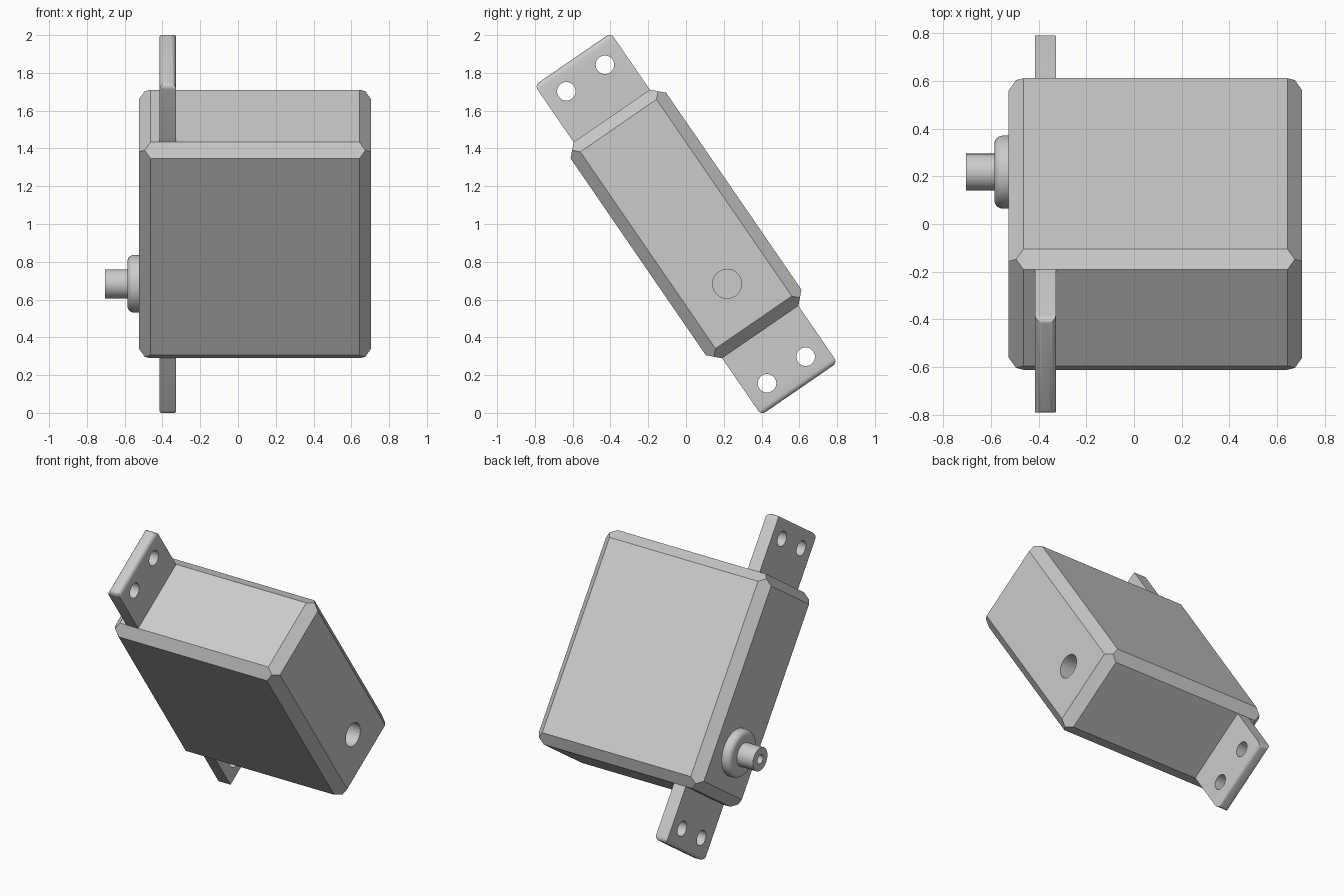
import bpy, bmesh, math
from mathutils import Matrix, Vector

if "Cube" in bpy.data.objects:
    bpy.data.objects.remove(bpy.data.objects["Cube"])

# Local frame: x = shaft axis, y = case thickness, z = case length; then tilted about x
TILT = Matrix.Translation((0, 0, 1)) @ Matrix.Rotation(math.radians(34.5), 4, 'X')
X0, X1 = -0.525, 0.705          # case ends
HY, HZ, C = 0.307, 0.694, 0.062  # case half sizes and chamfer
SHAFT_Z = -0.384

grey = bpy.data.materials.new("plain_grey")
grey.diffuse_color = (0.6, 0.6, 0.6, 1)
grey.use_nodes = True
grey.node_tree.nodes["Principled BSDF"].inputs["Base Color"].default_value = grey.diffuse_color


def make(name, bm):
    bmesh.ops.recalc_face_normals(bm, faces=bm.faces)
    me = bpy.data.meshes.new(name)
    bm.to_mesh(me)
    bm.free()
    me.materials.append(grey)
    ob = bpy.data.objects.new(name, me)
    bpy.context.collection.objects.link(ob)
    ob.matrix_world = TILT
    return ob


def activate(ob):
    bpy.ops.object.select_all(action='DESELECT')
    ob.select_set(True)
    bpy.context.view_layer.objects.active = ob


def drill(ob, centre, radius, length):
    """Cut a round hole along x."""
    bm = bmesh.new()
    m = Matrix.Translation(centre) @ Matrix.Rotation(math.pi / 2, 4, 'Y')
    bmesh.ops.create_cone(bm, cap_ends=True, segments=40, radius1=radius,
                          radius2=radius, depth=length, matrix=m)
    cutter = make("hole_cutter", bm)
    mod = ob.modifiers.new("hole", 'BOOLEAN')
    mod.operation, mod.solver, mod.object = 'DIFFERENCE', 'EXACT', cutter
    bpy.context.view_layer.update()
    activate(ob)
    bpy.ops.object.modifier_apply(modifier=mod.name)
    bpy.data.objects.remove(cutter)


def smooth(ob):
    activate(ob)
    bpy.ops.object.shade_smooth_by_angle(angle=math.radians(30))


# Case: box with every edge chamfered, chamfers meeting in a point at each corner
bm = bmesh.new()
xm, half = (X0 + X1) / 2, Vector(((X1 - X0) / 2, HY, HZ))
insets = [(0, C, C), (C, 0, C), (C, C, 0), (C / 2, C / 2, C / 2)]
for sx in (-1, 1):
    for sy in (-1, 1):
        for sz in (-1, 1):
            for i in insets:
                p = half - Vector(i)
                bm.verts.new((xm + sx * p.x, sy * p.y, sz * p.z))
bmesh.ops.convex_hull(bm, input=bm.verts)
bmesh.ops.dissolve_limit(bm, angle_limit=0.02, verts=bm.verts, edges=bm.edges)
case = make("case", bm)
# Blind pivot hole opposite the shaft
drill(case, (X1, 0, SHAFT_Z), 0.077, 0.36)
smooth(case)

# Mounting tabs: rounded outer end, two screw holes each
TX0, TX1, TY, TZ0, TZ1 = -0.415, -0.327, 0.245, 0.62, 1.059
for name, s in (("upper_mounting_tab", 1), ("lower_mounting_tab", -1)):
    bm = bmesh.new()
    m = (Matrix.Translation(((TX0 + TX1) / 2, 0, s * (TZ0 + TZ1) / 2))
         @ Matrix.Diagonal((TX1 - TX0, 2 * TY, TZ1 - TZ0, 1)))
    bmesh.ops.create_cube(bm, size=1, matrix=m)
    end = [e for e in bm.edges if all(abs(v.co.z) > TZ1 - 0.01 for v in e.verts)]
    bmesh.ops.bevel(bm, geom=end, offset=0.028, segments=5, profile=0.5,
                    affect='EDGES')
    tab = make(name, bm)
    for y in (-0.124, 0.124):
        drill(tab, ((TX0 + TX1) / 2, y, s * 0.938), 0.049, 0.3)
    smooth(tab)

# Output shaft with rounded collar and centre bore, turned about x
R, F = 0.153, 0.035
prof = [(0, X0 + 0.02), (R, X0 + 0.02)]
for k in range(7):
    a = math.pi / 2 * k / 6
    prof.append((R - F + F * math.cos(a), -0.585 + F - F * math.sin(a)))
prof += [(0.077, -0.585), (0.077, -0.705), (0.03, -0.705), (0.03, -0.585), (0, -0.585)]
bm = bmesh.new()
vs = [bm.verts.new((x, r, SHAFT_Z)) for r, x in prof]
es = [bm.edges.new(p) for p in zip(vs, vs[1:])]
bmesh.ops.spin(bm, geom=vs + es, cent=(0, 0, SHAFT_Z), axis=(1, 0, 0),
               angle=2 * math.pi, steps=48)
bmesh.ops.remove_doubles(bm, verts=bm.verts, dist=1e-5)
smooth(make("output_shaft", bm))
